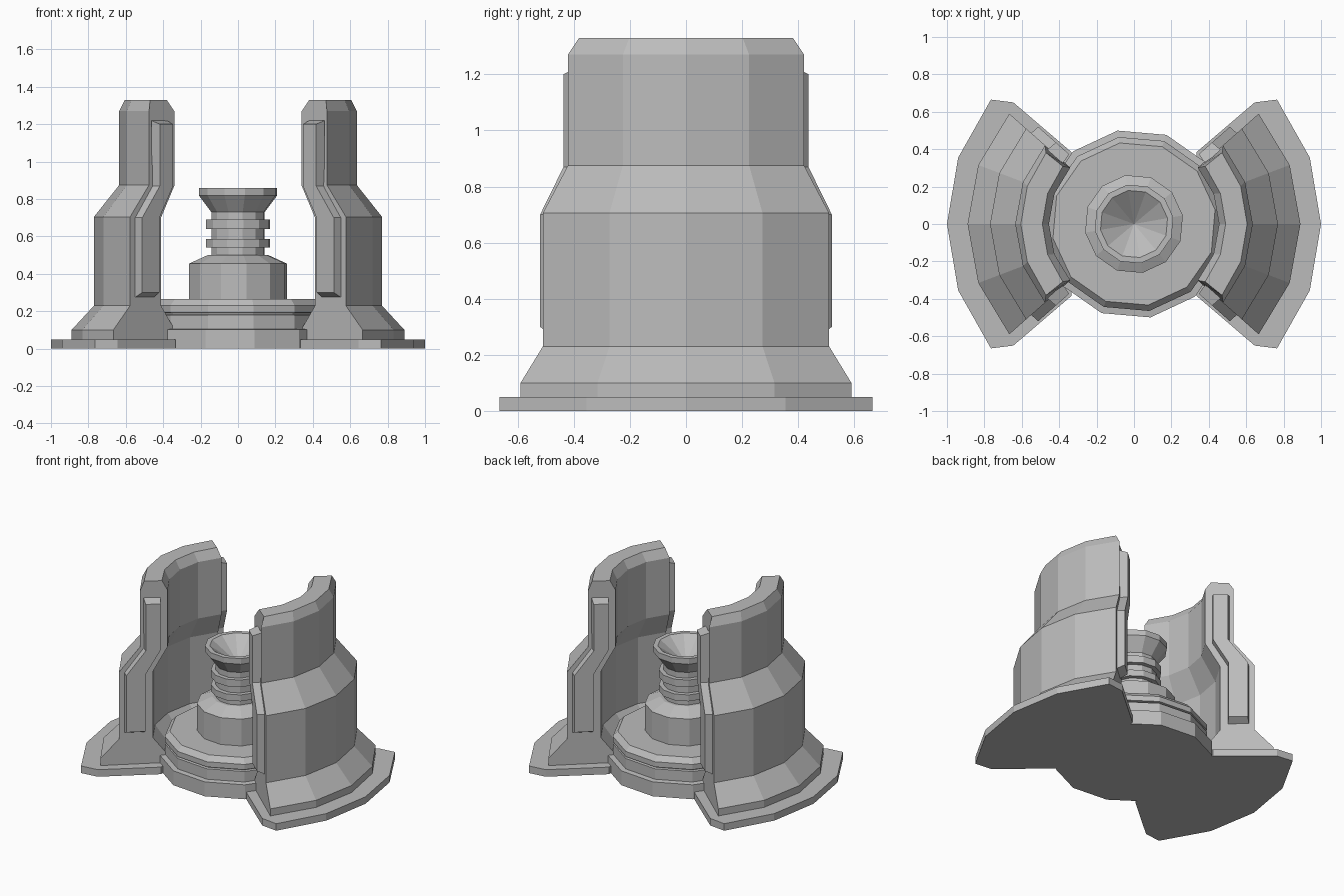
import bpy, bmesh
from math import sin, cos, radians, pi

cube = bpy.data.objects.get("Cube")
if cube:
    bpy.data.objects.remove(cube, do_unlink=True)

# Single grey material
grey = bpy.data.materials.new("plain_grey")
grey.use_nodes = True
GREY = (0.5, 0.5, 0.5, 1)
grey.diffuse_color = GREY
grey.node_tree.nodes["Principled BSDF"].inputs["Base Color"].default_value = GREY

END = radians(41.5)   # half sweep of each wall


def finish(name, bm):
    bmesh.ops.remove_doubles(bm, verts=bm.verts, dist=1e-5)
    bmesh.ops.recalc_face_normals(bm, faces=bm.faces)
    mesh = bpy.data.meshes.new(name)
    bm.to_mesh(mesh)
    bm.free()
    mesh.materials.append(grey)
    bpy.context.collection.objects.link(bpy.data.objects.new(name, mesh))


def loft(name, loops, closed=False):
    """Join equal-length vertex loops; cap the ends unless closed."""
    bm = bmesh.new()
    rings = [[bm.verts.new(p) for p in loop] for loop in loops]
    n = len(rings[0])
    pairs = list(zip(rings, rings[1:] + rings[:1])) if closed else list(zip(rings, rings[1:]))
    for a, b in pairs:
        for i in range(n):
            j = (i + 1) % n
            bm.faces.new((a[i], a[j], b[j], b[i]))
    if not closed:
        bm.faces.new(rings[0])
        bm.faces.new(rings[-1])
    finish(name, bm)


def turned(name, profile, sides=12):
    """Lathe a profile of (radius, height) points."""
    angles = [radians(10) + 2 * pi * k / sides for k in range(sides)]
    loft(name, [[(r * cos(a), r * sin(a), z) for a in angles] for r, z in profile])


# Round pedestal with a groove
turned("pedestal", [(.507, 0), (.507, .102), (.472, .106), (.472, .18), (.455, .183),
                    (.455, .19), (.472, .193), (.472, .23), (.44, .265)])

# Ringed column ending in a hollow funnel
turned("column", [(.265, .25), (.265, .455), (.165, .50), (.145, .50), (.145, .54),
                  (.175, .54), (.175, .585), (.145, .585), (.145, .64), (.175, .64),
                  (.175, .69), (.145, .69), (.145, .73), (.213, .82), (.213, .86),
                  (.182, .86), (.001, .73)])

# Wall cross-section: radius, height, share of the sweep
WALL = [(.45, .05, 1), (.45, .10, 1), (.55, .23, 1), (.55, .70, 1), (.455, .87, 1),
        (.455, 1.27, 1), (.49, 1.33, .94), (.605, 1.33, .94), (.635, 1.27, 1),
        (.635, .875, 1), (.77, .705, 1), (.77, .23, 1), (.89, .10, 1), (.89, .05, 1)]
STEPS = (-1, -.5, 0, .5, 1)

# Raised strip on a wall end: radius, height at its root and at its face
STRIP_ROOT = [(.60, .27), (.60, .70), (.50, .87), (.50, 1.22),
              (.61, 1.22), (.61, .87), (.735, .70), (.735, .27)]
STRIP_FACE = [(.605, .30), (.605, .70), (.507, .87), (.507, 1.20),
              (.602, 1.20), (.602, .87), (.728, .70), (.728, .30)]


def strip_loop(points, out, sx, sy):
    return [(sx * (r * cos(END) - out * sin(END)),
             sy * (r * sin(END) + out * cos(END)), z) for r, z in points]


for side, sx in (("left", 1), ("right", -1)):
    # Curved stepped wall
    loft(side + "_wall", [[(sx * r * cos(END * t * s), r * sin(END * t * s), z)
                           for r, z, s in WALL] for t in STEPS])

    # Foot plate with clipped corners
    half = [(.94, .355), (.765, .665), (.645, .65), (.335, .385)]
    outline = [(1, 0)] + half + [(.3, 0)] + [(x, -y) for x, y in reversed(half)]
    loft(side + "_foot_plate", [[(sx * x, y, z) for x, y in outline] for z in (0, .05)])

    # Raised strips on both wall ends
    for end, sy in (("front", -1), ("back", 1)):
        loft(f"{side}_{end}_strip", [strip_loop(STRIP_ROOT, -.01, sx, sy),
                                     strip_loop(STRIP_FACE, .05, sx, sy)])
